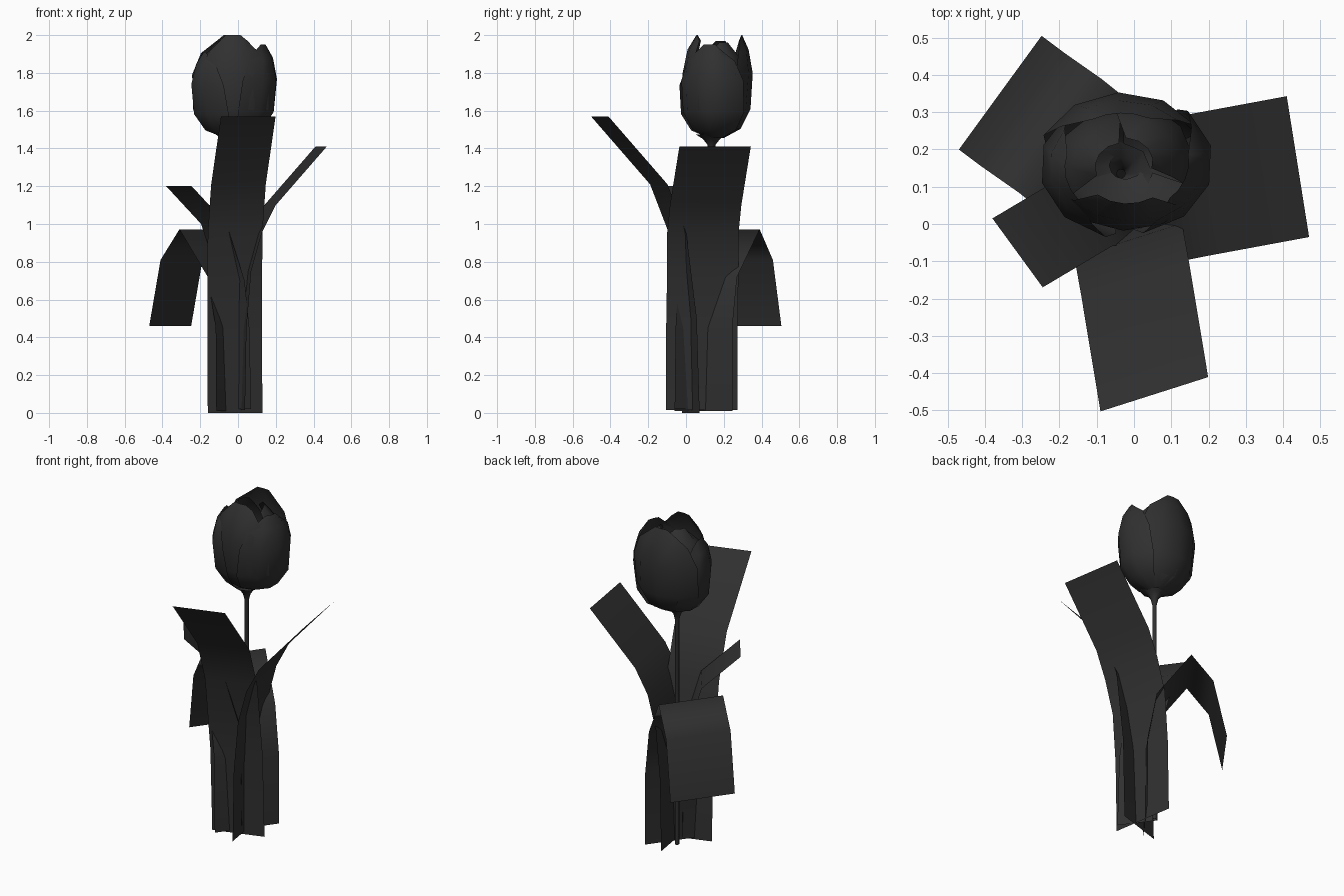
import bpy, bmesh
from math import cos, sin, radians

if "Cube" in bpy.data.objects:
    bpy.data.objects.remove(bpy.data.objects["Cube"])

CX, CY = -0.022, 0.16   # flower centre

dark = bpy.data.materials.new("dark_grey")
dark.diffuse_color = (.03, .03, .03, 1)
dark.use_nodes = True
dark.node_tree.nodes["Principled BSDF"].inputs["Base Color"].default_value = dark.diffuse_color


def make(name, verts, faces):
    me = bpy.data.meshes.new(name)
    me.from_pydata(verts, [], faces)
    bm = bmesh.new()
    bm.from_mesh(me)
    bmesh.ops.recalc_face_normals(bm, faces=bm.faces)
    bm.to_mesh(me)
    bm.free()
    for p in me.polygons:
        p.use_smooth = True
    me.materials.append(dark)
    ob = bpy.data.objects.new(name, me)
    bpy.context.scene.collection.objects.link(ob)
    return ob


def grid_faces(rows, cols, closed=False):
    n = cols if closed else cols - 1
    return [(r * cols + c, r * cols + (c + 1) % cols,
             (r + 1) * cols + (c + 1) % cols, (r + 1) * cols + c)
            for r in range(rows - 1) for c in range(n)]


def leaf(name, edge, across):
    """Bent strip: one long edge plus the vector across to the other edge."""
    verts = []
    for x, y, z in edge:
        verts += [(x, y, z), (x + across[0], y + across[1], z)]
    return make(name, verts, grid_faces(len(edge), 2))


# Four strap leaves: three leaning out, one drooping
leaf("front_leaf", [(-.16, -.02, 0), (-.162, -.035, .5), (-.16, -.09, .95),
                    (-.142, -.19, 1.21), (-.09, -.503, 1.57)], (.289, .092))
leaf("right_leaf", [(.037, -.105, .015), (.045, -.105, .45), (.07, -.1, .75),
                    (.125, -.1, .95), (.2, -.085, 1.1), (.47, -.035, 1.41)], (-.06, .378))
leaf("drooping_leaf", [(-.115, -.06, .01), (-.118, -.06, .45), (-.16, -.035, .72),
                       (-.31, .085, .972), (-.41, .155, .81), (-.47, .2, .46)], (.222, .305))
leaf("left_leaf", [(.07, -.06, .02), (.06, -.055, .45), (.035, -.04, .7),
                   (-.06, -.06, 1.0), (-.245, -.17, 1.2)], (-.135, .185))

# Stem flaring into the cup below the flower
profile = [(.01, .012), (.7, .012), (1.38, .012), (1.42, .022), (1.45, .045), (1.475, .085)]
N = 8
verts = [(-.035 + r * cos(radians(45 * i)), .135 + r * sin(radians(45 * i)), z)
         for z, r in profile for i in range(N)]
make("stem", verts, grid_faces(len(profile), N, True))

# Petal rows: height fraction, radius, half-angle
OUTER = [(0, .04, 66), (.09, .13, 68), (.28, .182, 68), (.63, .194, 62),
         (.86, .172, 50), (1, .138, 27)]
INNER = [(0, .035, 60), (.09, .115, 62), (.28, .155, 62), (.63, .16, 62),
         (.86, .12, 58), (1, .065, 50)]
FRONT = [(0, .04, 60), (.09, .125, 62), (.28, .174, 62), (.63, .178, 58),
         (.86, .152, 48), (1, .105, 36)]


def petal(name, rows, az, top, twist=.05):
    """Cupped petal; twist tucks one side edge under its neighbour."""
    verts = []
    for t, r, half in rows:
        for c in range(5):
            s = (c - 2) / 2
            a = radians(az + half * s)
            rr = r * (1 + twist * s)
            drop = .06 * t ** 3 * max(0, abs(s) - .5)
            verts.append((CX + 1.2 * rr * cos(a), CY + rr * sin(a),
                          1.455 + (top - 1.455) * t - drop))
    make(name, verts, grid_faces(len(rows), 5))


# Three outer petals and three inner petals
for i, (az, top) in enumerate([(-16, 1.95), (95, 2.0), (195, 1.91)]):
    petal(f"outer_petal_{i + 1}", OUTER, az, top, .03)
petal("inner_petal_front", FRONT, -92, 2.0, .02)
petal("inner_petal_right", INNER, 40, 1.96, .1)
petal("inner_petal_left", INNER, 155, 1.97, .1)
